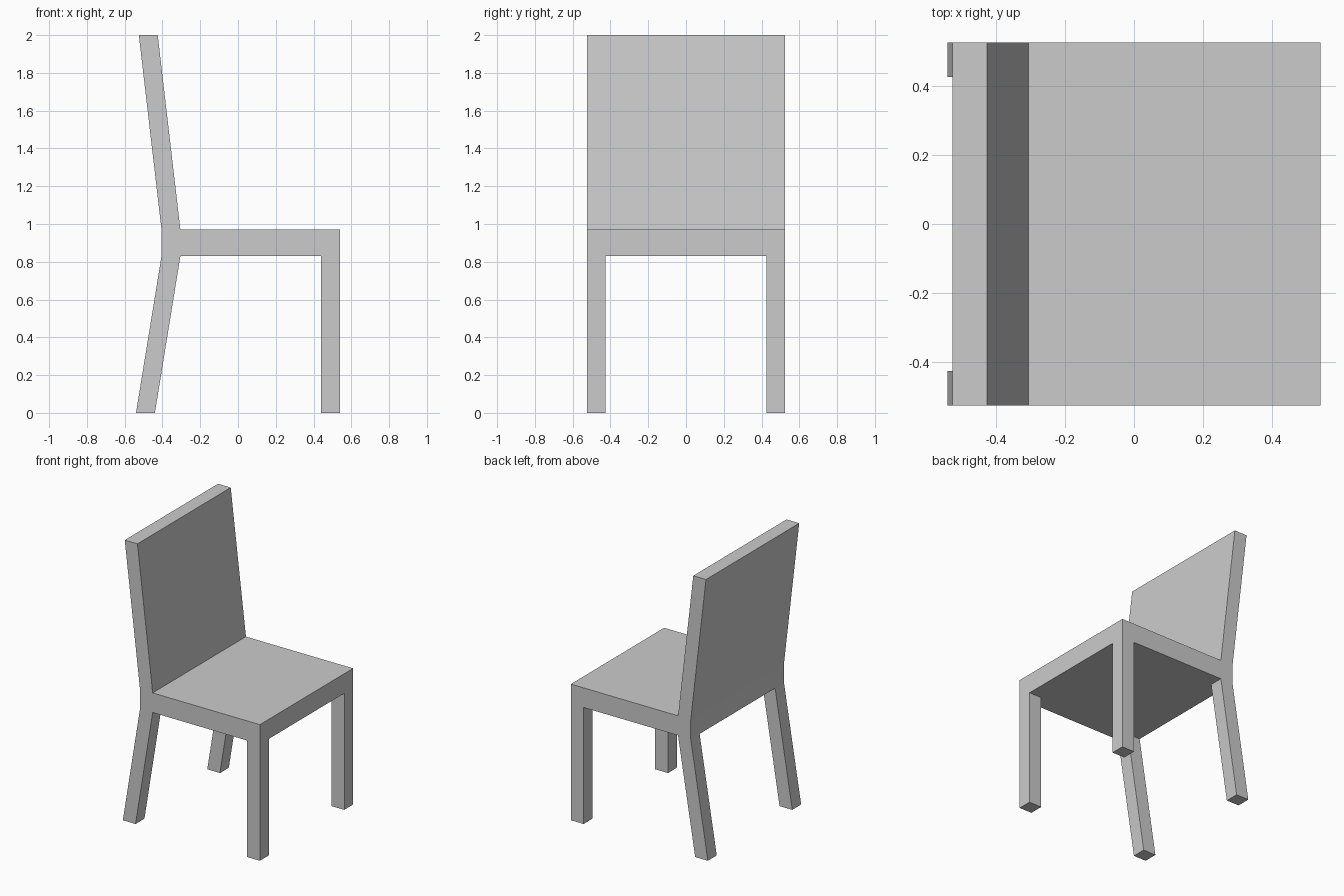
import bpy
import bmesh
from mathutils import Matrix, Vector

if "Cube" in bpy.data.objects:
    bpy.data.objects.remove(bpy.data.objects["Cube"])

X0, X1 = -0.405, 0.54         # seat depth range
HALF_Y = 0.525                # half width
Z0, Z1 = 0.83, 0.97           # seat slab
LEG = 0.1                     # leg and backrest thickness
MIN_X, BACK_TOP_X = -0.54, -0.525

bm = bmesh.new()


def extrude(test, offset):
    """Extrude the faces whose normal and centre pass the test."""
    bm.normal_update()
    faces = [f for f in bm.faces if test(f.normal, f.calc_center_median())]
    new = bmesh.ops.extrude_face_region(bm, geom=faces)["geom"]
    for f in faces:
        if f.is_valid:
            bm.faces.remove(f)
    verts = [v for v in new if isinstance(v, bmesh.types.BMVert)]
    bmesh.ops.translate(bm, verts=verts, vec=Vector(offset))


# Seat slab, cut into a grid for the legs and backrest
bmesh.ops.create_cube(
    bm, size=1,
    matrix=Matrix.Translation(((X0 + X1) / 2, 0, (Z0 + Z1) / 2))
    @ Matrix.Diagonal((X1 - X0, 2 * HALF_Y, Z1 - Z0, 1)))
cuts = [((x, 0, 0), (1, 0, 0)) for x in (X0 + LEG, X1 - LEG)]
cuts += [((0, y, 0), (0, 1, 0)) for y in (-HALF_Y + LEG, HALF_Y - LEG)]
for co, no in cuts:
    bmesh.ops.bisect_plane(bm, geom=bm.verts[:] + bm.edges[:] + bm.faces[:],
                           plane_co=co, plane_no=no)

# Leaning backrest
extrude(lambda n, c: n.z > 0.9 and c.x < X0 + LEG,
        (BACK_TOP_X - X0, 0, 2 - Z1))

# Straight front legs and splayed back legs
for side in (-1, 1):
    def corner(n, c):
        return n.z < -0.9 and c.z > Z0 - 0.01 and c.y * side > HALF_Y - LEG
    extrude(lambda n, c: corner(n, c) and c.x > X1 - LEG, (0, 0, -Z0))
    extrude(lambda n, c: corner(n, c) and c.x < X0 + LEG, (MIN_X - X0, 0, -Z0))

# Merge the flat areas into clean faces
bmesh.ops.recalc_face_normals(bm, faces=bm.faces[:])
bmesh.ops.dissolve_limit(bm, angle_limit=0.01, verts=bm.verts[:],
                         edges=bm.edges[:])

mesh = bpy.data.meshes.new("chair")
bm.to_mesh(mesh)
bm.free()
bpy.context.collection.objects.link(bpy.data.objects.new("chair", mesh))
